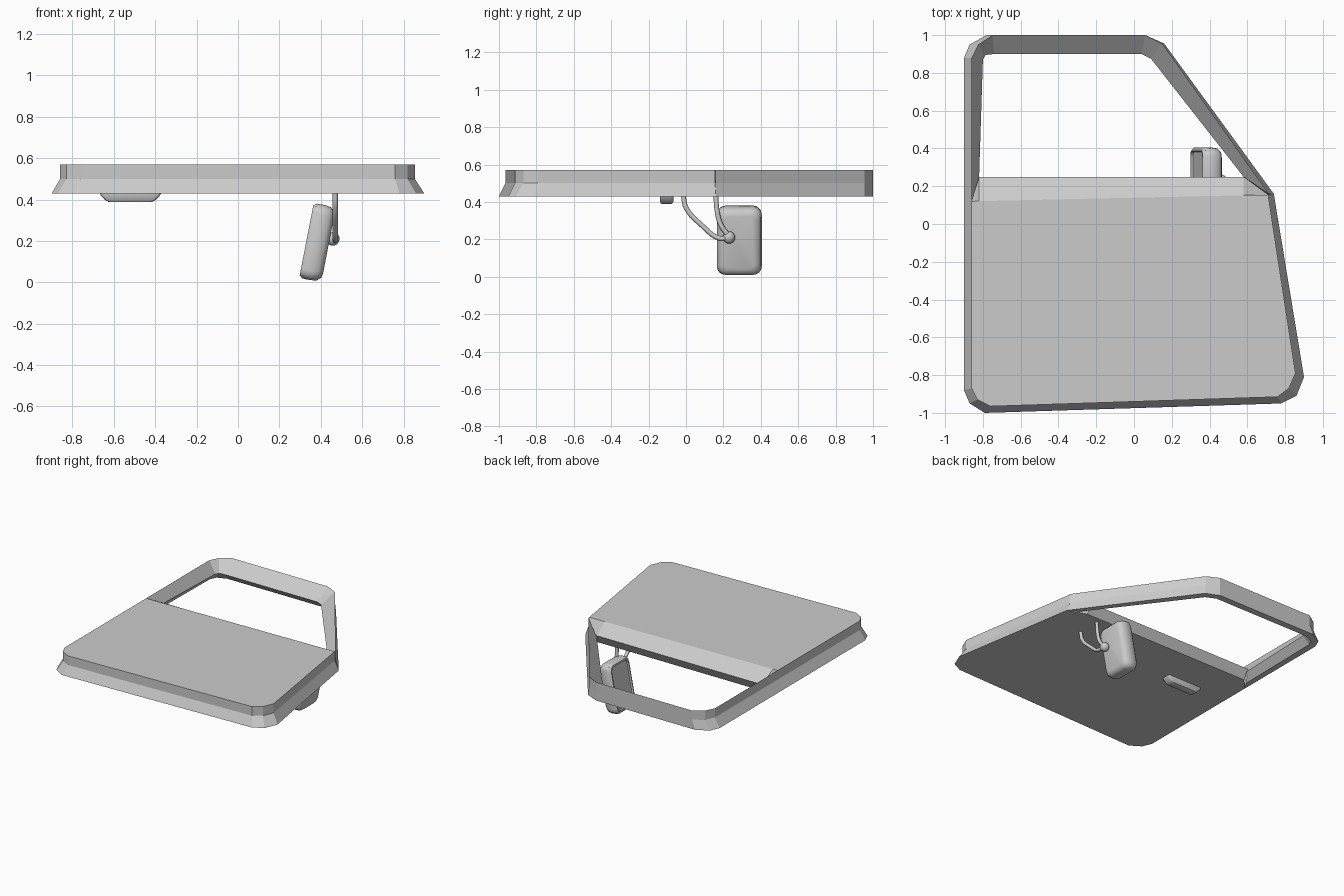
import bpy, bmesh, math
from mathutils import Matrix, Vector

if "Cube" in bpy.data.objects:
    bpy.data.objects.remove(bpy.data.objects["Cube"])


def finish(name, rings, closed=False, smooth=False, matrix=None):
    """Skin a list of equal-length closed rings; cap the ends or join last to first."""
    bm = bmesh.new()
    vs = [[bm.verts.new(p) for p in r] for r in rings]
    n = len(rings[0])
    for a, b in zip(vs, vs[1:]):
        for i in range(n):
            j = (i + 1) % n
            bm.faces.new((a[i], a[j], b[j], b[i]))
    bm.faces.new(vs[0][::-1])
    bm.faces.new(vs[-1])
    bmesh.ops.recalc_face_normals(bm, faces=bm.faces)
    me = bpy.data.meshes.new(name)
    bm.to_mesh(me)
    bm.free()
    ob = bpy.data.objects.new(name, me)
    bpy.context.collection.objects.link(ob)
    if matrix:
        ob.matrix_world = matrix
    if smooth:
        bpy.ops.object.select_all(action='DESELECT')
        ob.select_set(True)
        bpy.context.view_layer.objects.active = ob
        bpy.ops.object.shade_smooth_by_angle(angle=math.radians(40))
    return ob


def rounded(hu, hv, r, seg=4):
    """2D rounded rectangle."""
    pts = []
    for k, (su, sv) in enumerate(((1, 1), (-1, 1), (-1, -1), (1, -1))):
        for s in range(seg + 1):
            a = math.pi / 2 * (k + s / seg)
            pts.append((su * (hu - r) + r * math.cos(a), sv * (hv - r) + r * math.sin(a)))
    return pts


LOW, MID, HIGH = 0.43, 0.50, 0.57

# Lower door panel: flared skirt, upright edge and sloping window sill
outer = [(-.9, .12), (-.9, -.88), (-.87, -.95), (-.79, -1), (.78, -.95),
         (.86, -.91), (.9, -.81), (.74, .16)]
inner = [(-.86, .12), (-.86, -.87), (-.83, -.93), (-.76, -.965), (.76, -.915),
         (.82, -.87), (.855, -.79), (.71, .155)]
lip = [(.58, .25), (-.82, .25)]
finish("door_panel", [
    [(x, y, LOW) for x, y in outer + [(.6, .21), (-.82, .21)]],
    [(x, y, MID) for x, y in inner + lip],
    [(x, y, HIGH) for x, y in inner + [(.58, .152), (-.82, .121)]]])

# Window frame: a wedge section swept around the opening
low = [(-.9, .12), (-.9, .88), (-.87, .95), (-.78, 1), (.06, 1), (.16, .955), (.74, .16)]
top = [(-.86, .12), (-.86, .88), (-.825, .95), (-.75, 1), (.06, 1), (.15, .955), (.715, .158)]
apex = [(-.82, .25), (-.8, .87), (-.785, .895), (-.74, .9), (.04, .9), (.09, .875), (.58, .25)]
rings = []
for o, t, a in zip(low, top, apex):
    b = Vector(a).lerp(Vector(o), 0.5)
    rings.append([(*o, LOW), (*t, MID), (*t, HIGH), (*a, 0.485), (*b, LOW)])
finish("window_frame", rings)

# Mirror housing with recessed glass on the -x side
levels = [(-.045, .095, .155, .03), (-.055, .1, .16, .035), (-.055, .108, .172, .04),
          (-.04, .119, .184, .045), (.0, .12, .185, .045), (.03, .115, .18, .045),
          (.048, .1, .165, .04), (.054, .08, .145, .03)]
tilt = Matrix.Translation((.385, .285, .192)) @ Matrix.Rotation(math.radians(11), 4, 'Y')
finish("mirror_housing", [[(x, u, v) for u, v in rounded(hu, hv, r)] for x, hu, hv, r in levels],
       smooth=True, matrix=tilt)

# Mirror arms: bent tubes from the door skin to the joint
for name, pts in (("mirror_arm_lower", [(-.015, .44), (.0, .37), (.09, .27), (.18, .205), (.23, .21)]),
                  ("mirror_arm_upper", [(.16, .44), (.165, .36), (.185, .28), (.23, .215)])):
    cu = bpy.data.curves.new(name, 'CURVE')
    cu.dimensions = '3D'
    cu.bevel_depth = .013
    cu.bevel_resolution = 2
    cu.resolution_u = 5
    cu.use_fill_caps = True
    sp = cu.splines.new('BEZIER')
    sp.bezier_points.add(len(pts) - 1)
    for bp, (y, z) in zip(sp.bezier_points, pts):
        bp.co = (.47, y, z)
        bp.handle_left_type = bp.handle_right_type = 'AUTO'
    bpy.context.collection.objects.link(bpy.data.objects.new(name, cu))

# Ball joint behind the mirror
bpy.ops.mesh.primitive_uv_sphere_add(segments=16, ring_count=8, radius=.033, location=(.458, .23, .21))
joint = bpy.context.object
joint.name = "mirror_joint"
bpy.ops.object.shade_smooth()

# Door handle: shallow bar on the outer skin, tapering away from it
handle = [(.435, .15, .037, .015), (.42, .143, .037, .015), (.4, .125, .035, .015), (.388, .105, .028, .012)]
finish("door_handle", [[(u - .52, v - .103, z) for u, v in rounded(hu, hv, r, 3)]
                       for z, hu, hv, r in handle], smooth=True)
